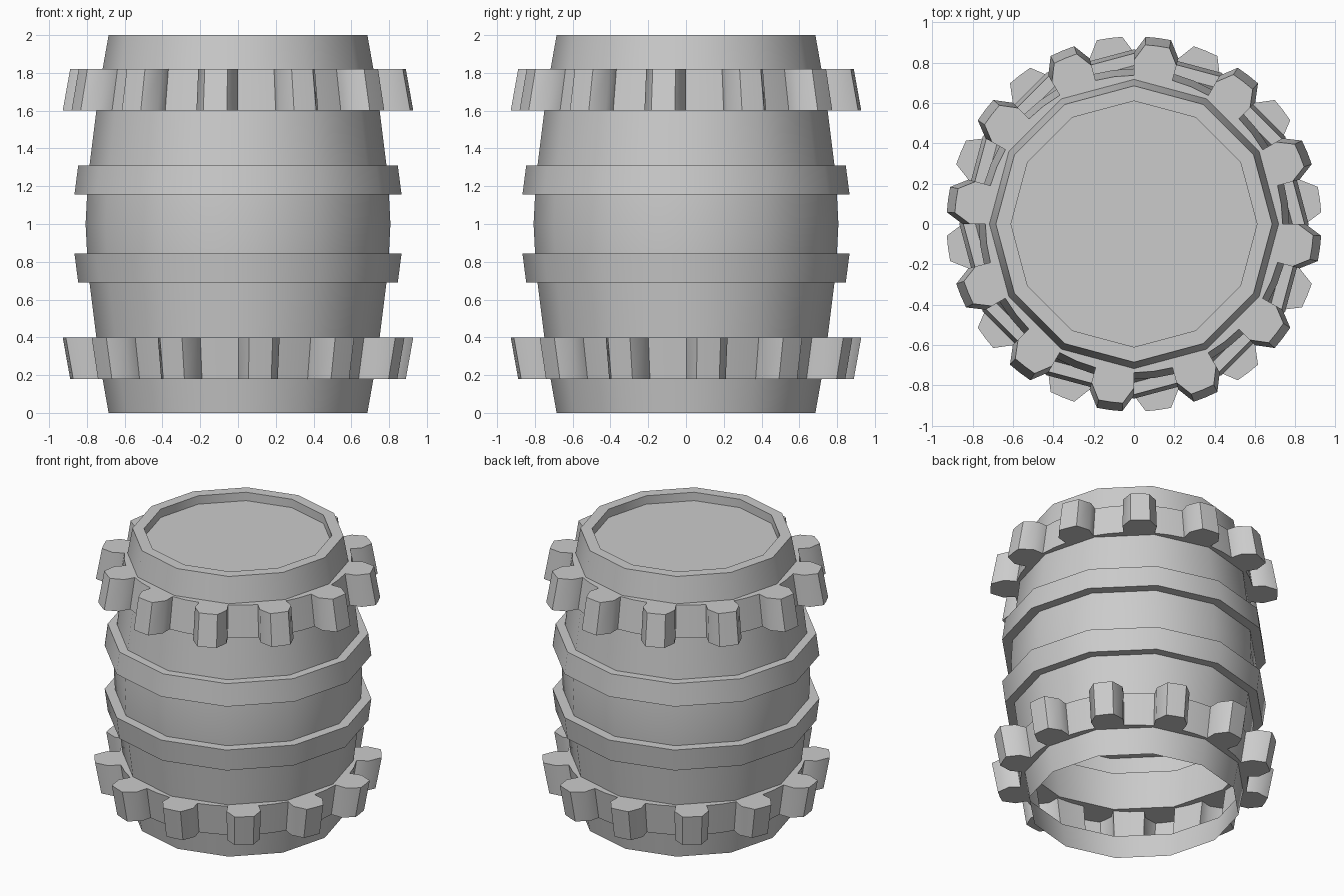
import bpy, bmesh
from math import cos, sin, radians, pi

if "Cube" in bpy.data.objects:
    bpy.data.objects.remove(bpy.data.objects["Cube"])

SIDES = 12


def ring(r, z):
    """12-sided ring."""
    return [(r * cos(2 * pi * k / SIDES), r * sin(2 * pi * k / SIDES), z) for k in range(SIDES)]


def gear_ring(s, z):
    """Toothed outline, one tooth per barrel side: (angle, radius) per tooth."""
    tooth = [(0, .77), (0, .85), (3.6, .93), (7.5, .93), (11.4, .93),
             (15, .85), (15, .77), (22.5, .77)]
    return [(s * r * cos(radians(30 * k + a)), s * r * sin(radians(30 * k + a)), z)
            for k in range(SIDES) for a, r in tooth]


def loft(name, rings, flip=False, cap=False):
    """Skin rings from bottom to top; flip turns the part over about mid-height."""
    bm = bmesh.new()
    loops = []
    for pts in rings:
        if flip:
            pts = [(x, -y, 2 - z) for x, y, z in pts]
        loops.append([bm.verts.new(p) for p in pts])
    for a, b in zip(loops, loops[1:]):
        na, nb = len(a), len(b)
        sectors = min(na, nb)
        sa, sb = na // sectors, nb // sectors
        for k in range(sectors):
            low = [a[(k * sa + i) % na] for i in range(sa + 1)]
            high = [b[(k * sb + i) % nb] for i in range(sb + 1)]
            bm.faces.new(low + high[::-1])
    if cap:
        bm.faces.new(loops[-1])
    mesh = bpy.data.meshes.new(name)
    bm.to_mesh(mesh)
    bm.free()
    obj = bpy.data.objects.new(name, mesh)
    bpy.context.collection.objects.link(obj)
    bpy.ops.object.select_all(action='DESELECT')
    obj.select_set(True)
    bpy.context.view_layer.objects.active = obj
    bpy.ops.object.shade_smooth_by_angle(angle=radians(40))
    return obj


# Parts that repeat on both halves; the shell is open behind hoops and gears
for half, flip in (("lower", False), ("upper", True)):
    loft(half + "_gear_hoop",
         [ring(.717, .18), gear_ring(.957, .18), gear_ring(1, .4), ring(.75, .4)], flip)
    loft(half + "_staves", [ring(.75, .4), ring(.786, .69)], flip)
    loft(half + "_plain_hoop",
         [ring(.786, .69), ring(.846, .69), ring(.866, .845), ring(.799, .845)], flip)

# Bulging middle of the barrel
loft("middle_staves", [ring(.799, .845), ring(.807, 1), ring(.799, 1.155)])

# Open bottom end
loft("bottom_staves", [ring(.685, 0), ring(.717, .18)])

# Top end with rim and recessed lid
loft("top_staves_and_lid",
     [ring(.717, 1.82), ring(.685, 2), ring(.61, 2), ring(.61, 1.94)], cap=True)
